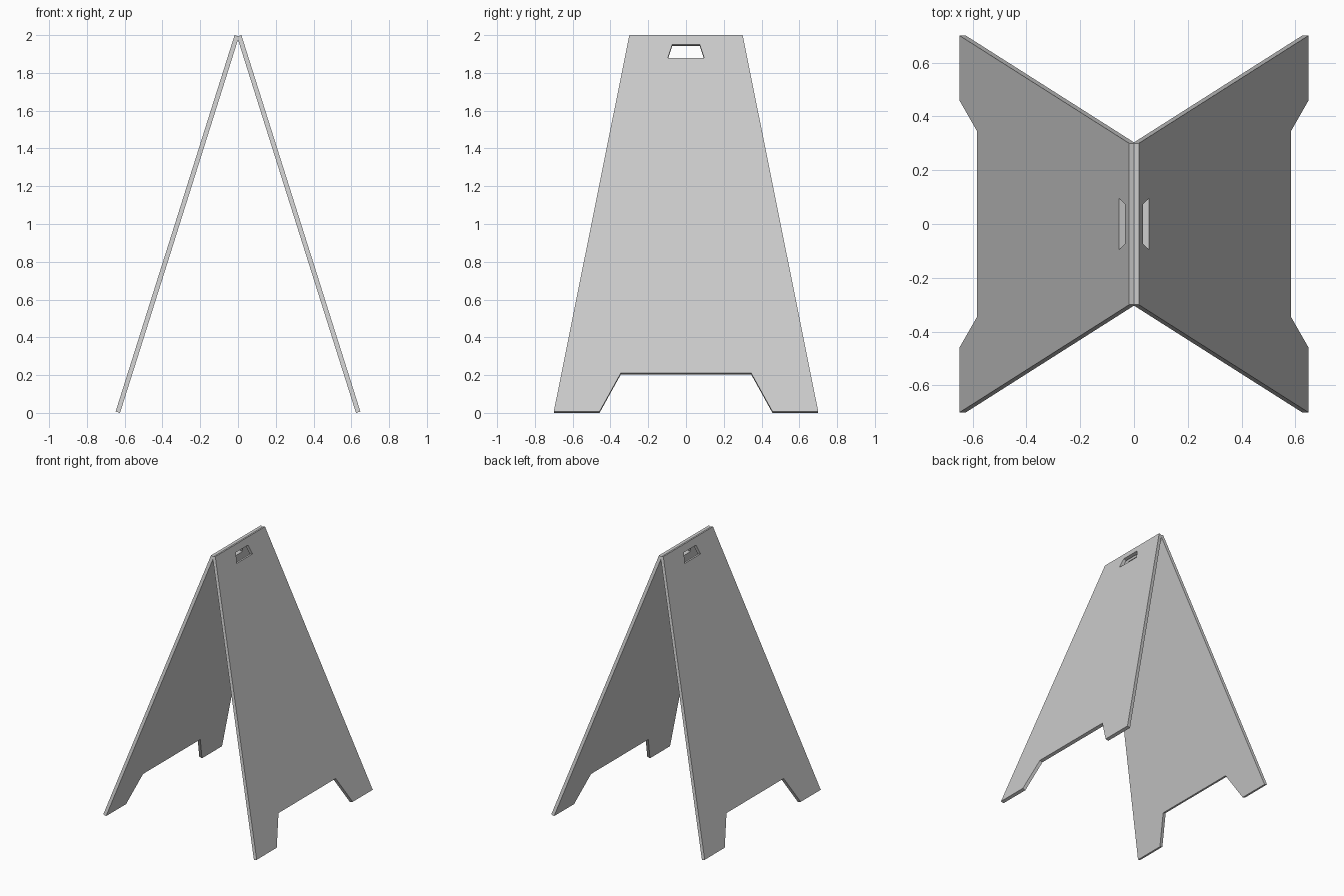
import bpy
import bmesh
from mathutils import Vector

cube = bpy.data.objects.get("Cube")
if cube:
    bpy.data.objects.remove(cube, do_unlink=True)

TOP_X, FOOT_X = 0.018, 0.648      # outer face of a panel at its top and foot
TOP_Z, FOOT_Z = 2.0, 0.007
THICKNESS = 0.0245

grey = bpy.data.materials.new("board grey")
grey.use_nodes = True
color = (0.6, 0.6, 0.6, 1)
grey.diffuse_color = color
grey.node_tree.nodes["Principled BSDF"].inputs["Base Color"].default_value = color


def mirrored(half):
    """Close a half outline of (y, z) points by mirroring it in y."""
    return half + [(-y, z) for y, z in reversed(half)]


# Tapered board with two feet, and its hand slot
outline = mirrored([(0.3, TOP_Z), (0.7, FOOT_Z), (0.458, FOOT_Z), (0.345, 0.211)])
slot = mirrored([(0.073, 1.95), (0.096, 1.88)])


def make_panel(name, side):
    slope = (FOOT_X - TOP_X) / (TOP_Z - FOOT_Z)
    inward = -Vector((side, 0, slope)).normalized() * THICKNESS
    bm = bmesh.new()
    edges = []
    for loop in (outline, slot):
        verts = [bm.verts.new((side * (TOP_X + (TOP_Z - z) * slope), y, z))
                 for y, z in loop]
        edges += [bm.edges.new((v, verts[i - 1])) for i, v in enumerate(verts)]
    bmesh.ops.triangle_fill(bm, edges=edges, use_beauty=True)

    # Thicken the board towards the inside
    result = bmesh.ops.extrude_face_region(bm, geom=bm.faces[:], use_keep_orig=True)
    inner = [g for g in result["geom"] if isinstance(g, bmesh.types.BMVert)]
    bmesh.ops.translate(bm, verts=inner, vec=inward)
    bmesh.ops.recalc_face_normals(bm, faces=bm.faces[:])

    mesh = bpy.data.meshes.new(name)
    bm.to_mesh(mesh)
    bm.free()
    mesh.materials.append(grey)
    bpy.context.collection.objects.link(bpy.data.objects.new(name, mesh))


for name, side in (("left_panel", 1), ("right_panel", -1)):
    make_panel(name, side)
